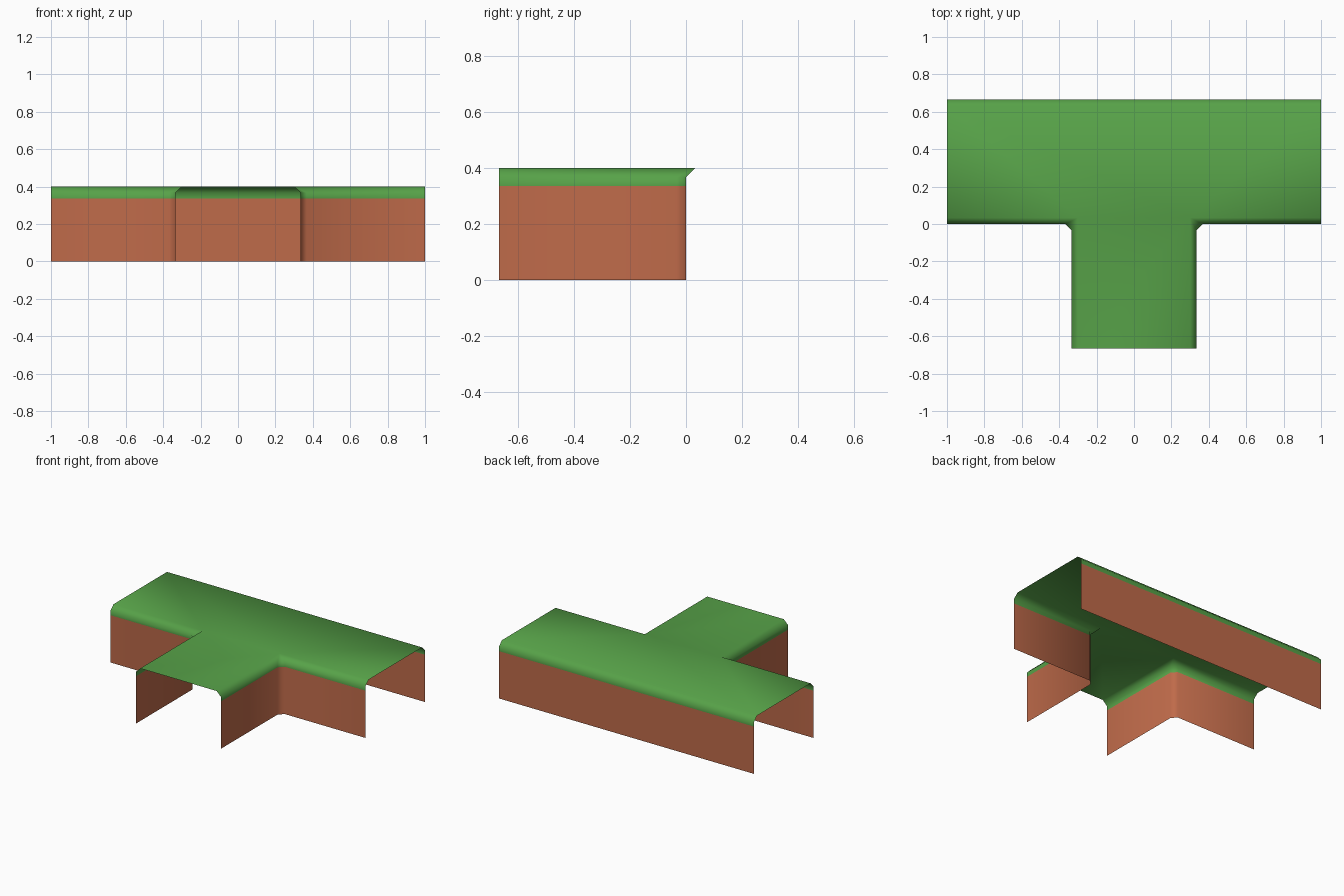
import bpy, bmesh

if "Cube" in bpy.data.objects:
    bpy.data.objects.remove(bpy.data.objects["Cube"])

H, B, G = 0.4, 0.0333, 0.335      # height, bevel, grass line
W, D = 1/3, 2/3                   # stem half width, depth from centre line


def material(name, rgb):
    m = bpy.data.materials.new(name)
    m.diffuse_color = (*rgb, 1)
    m.use_nodes = True
    m.node_tree.nodes["Principled BSDF"].inputs["Base Color"].default_value = m.diffuse_color
    return m


def build(name, faces, mat):
    bm = bmesh.new()
    for f in faces:
        bm.faces.new([bm.verts.new(p) for p in f])
    bmesh.ops.remove_doubles(bm, verts=bm.verts, dist=1e-4)
    for f in bm.faces:
        f.smooth = True
    me = bpy.data.meshes.new(name)
    bm.to_mesh(me)
    bm.free()
    me.materials.append(mat)
    ob = bpy.data.objects.new(name, me)
    bpy.context.collection.objects.link(ob)
    return ob


def band(path, z0, z1):
    """Vertical strip along a plan path."""
    return [[(*a, z0), (*b, z0), (*b, z1), (*a, z1)] for a, b in zip(path, path[1:])]


def flip_x(faces):
    return [[(-x, y, z) for x, y, z in reversed(f)] for f in faces]


grass = material("grass green", (0.095, 0.36, 0.065))
dirt = material("dirt red", (0.52, 0.145, 0.068))

# plan paths: right inner corner and straight back wall
corner = [(W, -D), (W, -B), (W + B, 0), (1, 0)]
back = [(1, D), (-1, D)]

# dirt walls, open at the three ends
side = band(corner, 0, G)
build("dirt_walls", side + flip_x(side) + band(back, 0, G), dirt)

# grass lip, chamfer and flat top
i, z = W - B, H - B
lip = band(corner, G, z) + [
    [(W, -D, z), (W, -B, z), (i, B, H), (i, -D, H)],
    [(W, -B, z), (W + B, 0, z), (i, B, H)],
    [(W + B, 0, z), (1, 0, z), (1, B, H), (i, B, H)]]
back_lip = band(back, G, z) + [[(1, D, z), (-1, D, z), (-1, D - B, H), (1, D - B, H)]]
top = [[(-1, B, H), (-i, B, H), (i, B, H), (1, B, H), (1, D - B, H), (-1, D - B, H)],
       [(-i, -D, H), (i, -D, H), (i, B, H), (-i, B, H)]]
build("grass_cover", lip + flip_x(lip) + back_lip + top, grass)
